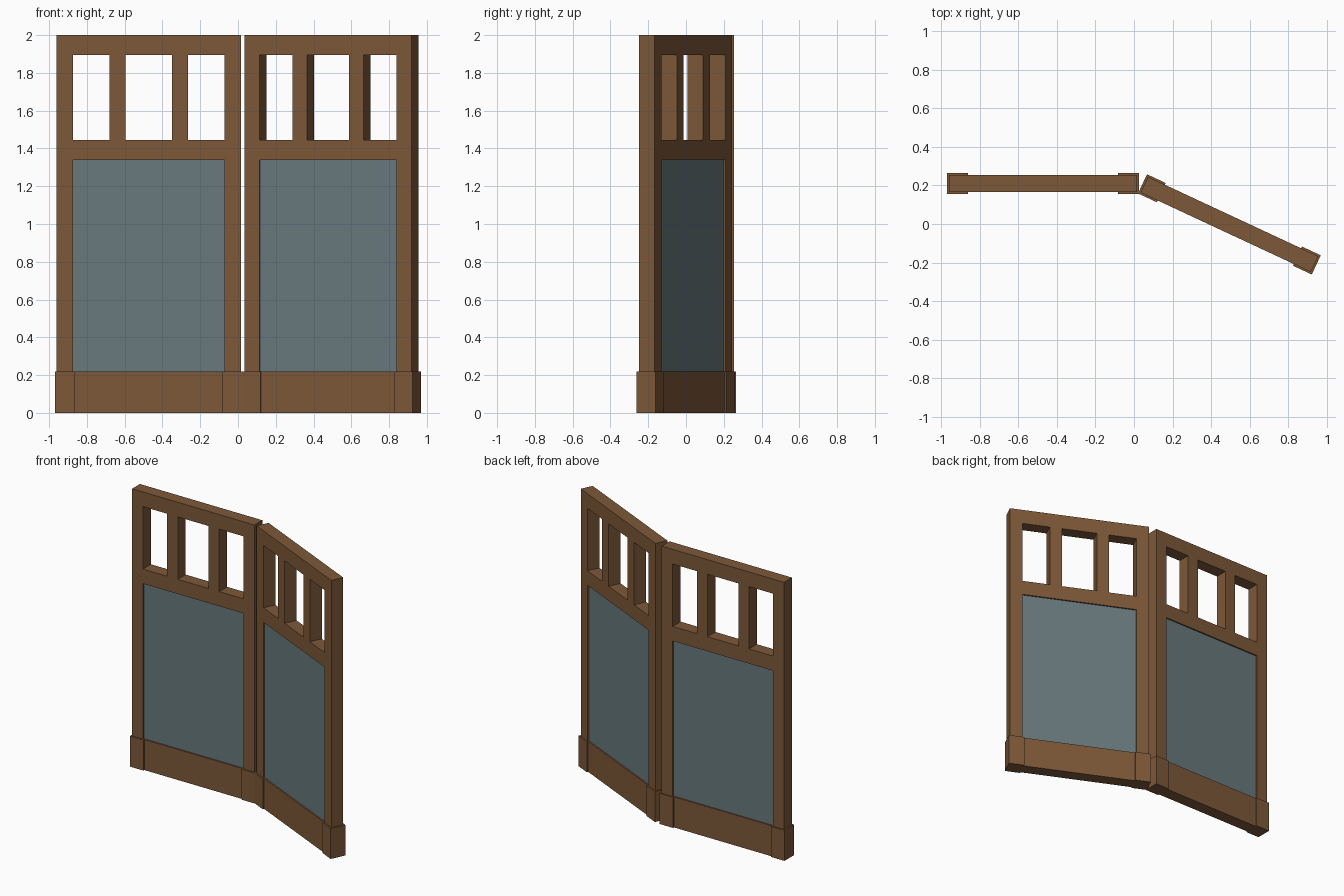
import bpy, bmesh, math
from mathutils import Matrix

if "Cube" in bpy.data.objects:
    bpy.data.objects.remove(bpy.data.objects["Cube"])


def material(name, rgb):
    m = bpy.data.materials.new(name)
    m.diffuse_color = (*rgb, 1)
    m.use_nodes = True
    m.node_tree.nodes["Principled BSDF"].inputs["Base Color"].default_value = m.diffuse_color
    return m


WOOD = material("brown_wood", (0.205, 0.098, 0.040))
PANE = material("slate_blue_panel", (0.138, 0.191, 0.205))

HALF = 0.4875    # half the length of one screen leaf
INNER = 0.40     # inner edge of the end posts
THICK = 0.09


def box(name, mat, place, x0, x1, z0, z1, thick):
    """Box in leaf coordinates, centred on the leaf plane."""
    bm = bmesh.new()
    bmesh.ops.create_cube(bm, size=1)
    bmesh.ops.scale(bm, vec=(x1 - x0, thick, z1 - z0), verts=bm.verts)
    bmesh.ops.translate(bm, vec=((x0 + x1) / 2, 0, (z0 + z1) / 2), verts=bm.verts)
    me = bpy.data.meshes.new(name)
    bm.to_mesh(me)
    bm.free()
    me.materials.append(mat)
    ob = bpy.data.objects.new(name, me)
    ob.matrix_world = place
    bpy.context.collection.objects.link(ob)


def leaf(side, x, y, angle):
    place = Matrix.Translation((x, y, 0)) @ Matrix.Rotation(math.radians(angle), 4, 'Z')
    for s, end in ((-1, "left"), (1, "right")):
        # end post, its thicker foot, and a window mullion
        a, b = sorted((s * INNER, s * HALF))
        box(f"{side}_{end}_post", WOOD, place, a, b, 0.0, 2.0, THICK)
        box(f"{side}_{end}_foot", WOOD, place, a - 0.01, b + 0.01, 0, 0.22, 0.11)
        a, b = sorted((s * 0.1225, s * 0.2075))
        box(f"{side}_{end}_mullion", WOOD, place, a, b, 1.445, 1.895, THICK)
    # horizontal rails
    for name, z0, z1 in (("base_board", 0, 0.22), ("middle_rail", 1.34, 1.445),
                         ("top_rail", 1.895, 2.0)):
        box(f"{side}_{name}", WOOD, place, -INNER, INNER, z0, z1, THICK)
    # slightly recessed infill panel
    box(f"{side}_infill_panel", PANE, place, -INNER, INNER, 0.22, 1.34, 0.07)


leaf("left_leaf", -0.4725, 0.21, 0)
leaf("right_leaf", 0.495, -0.002, -25)
